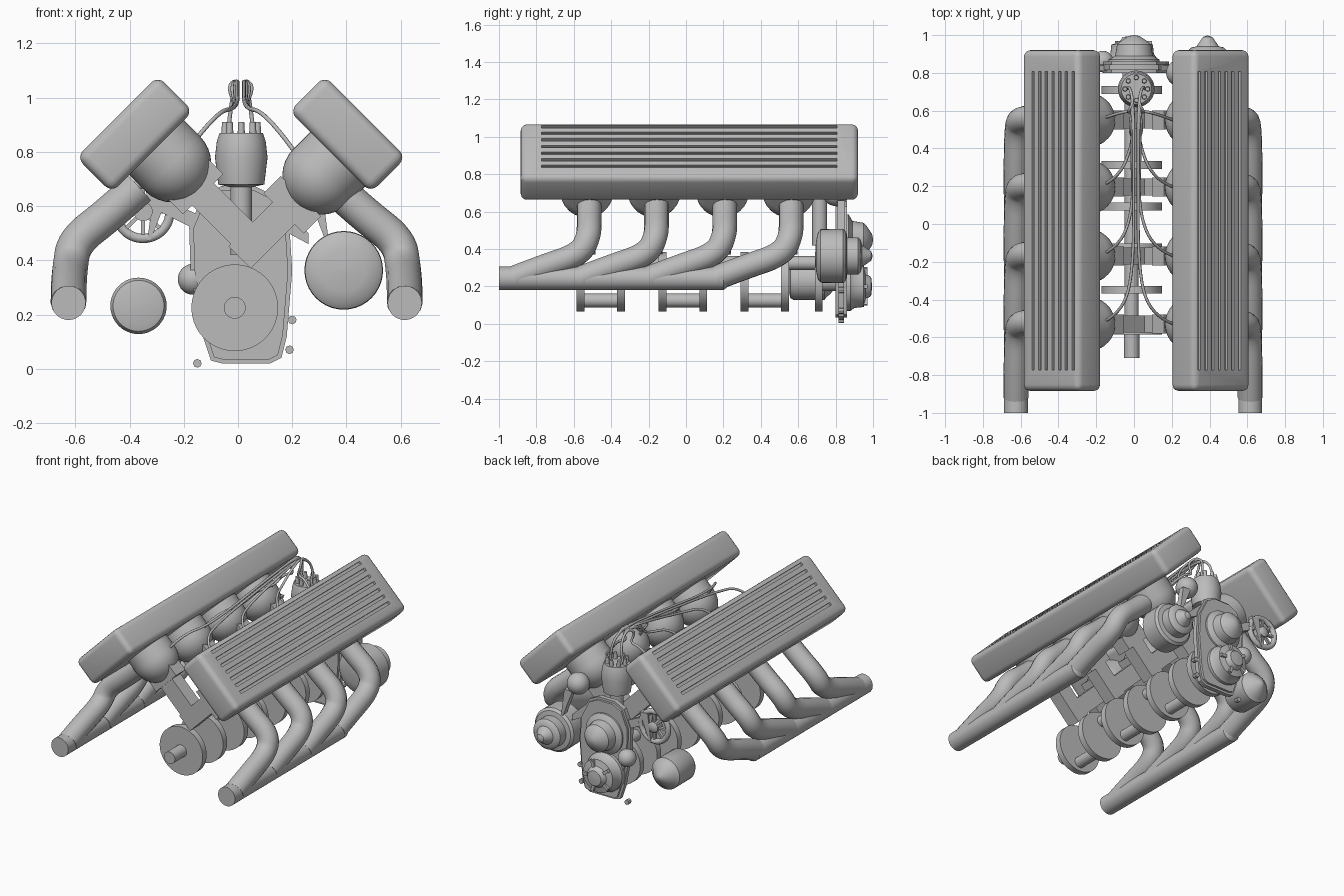
import bpy, bmesh, math
from mathutils import Matrix, Vector

cube = bpy.data.objects.get("Cube")
if cube:
    bpy.data.objects.remove(cube)

grey = bpy.data.materials.new("cast_grey")
grey.use_nodes = True
COLOR = (0.5, 0.5, 0.5, 1)
grey.diffuse_color = COLOR
grey.node_tree.nodes["Principled BSDF"].inputs["Base Color"].default_value = COLOR
D45 = math.radians(45)


def activate(ob):
    bpy.ops.object.select_all(action='DESELECT')
    ob.select_set(True)
    bpy.context.view_layer.objects.active = ob


def finish(bm, name, smooth=True):
    bmesh.ops.recalc_face_normals(bm, faces=bm.faces)
    me = bpy.data.meshes.new(name)
    bm.to_mesh(me)
    bm.free()
    ob = bpy.data.objects.new(name, me)
    bpy.context.collection.objects.link(ob)
    me.materials.append(grey)
    if smooth:
        activate(ob)
        bpy.ops.object.shade_smooth_by_angle(angle=math.radians(35))
    return ob


def add_box(bm, center, size):
    m = Matrix.Translation(center) @ Matrix.Diagonal((*size, 1))
    bmesh.ops.create_cube(bm, size=1, matrix=m)


def box(name, center, size, angle=0, bevel=0):
    bm = bmesh.new()
    add_box(bm, (0, 0, 0), size)
    if bevel:
        bmesh.ops.bevel(bm, geom=bm.edges[:], offset=bevel, segments=4,
                        profile=0.5, affect='EDGES')
    ob = finish(bm, name, bevel > 0)
    ob.matrix_world = Matrix.Translation(center) @ Matrix.Rotation(angle, 4, 'Y')
    return ob


def lathe(name, origin, axis, profile, sides=40):
    """Turned part: profile holds (distance along axis, radius)."""
    bm = bmesh.new()
    rings = [[bm.verts.new((r * math.cos(math.tau * i / sides),
                            r * math.sin(math.tau * i / sides), d))
              for i in range(sides)] for d, r in profile]
    for a, b in zip(rings, rings[1:]):
        for i in range(sides):
            j = (i + 1) % sides
            bm.faces.new((a[i], a[j], b[j], b[i]))
    bm.faces.new(rings[0])
    bm.faces.new(rings[-1])
    ob = finish(bm, name)
    turn = Vector(axis).to_track_quat('Z', 'Y').to_matrix().to_4x4()
    ob.matrix_world = Matrix.Translation(origin) @ turn
    return ob


def dome(r, n=8):
    return [(-r * math.cos(math.pi / 2 * i / n), max(r * math.sin(math.pi / 2 * i / n), 0.002))
            for i in range(n + 1)]


def tube(name, points, radius, res=6):
    cu = bpy.data.curves.new(name, 'CURVE')
    cu.dimensions = '3D'
    cu.bevel_depth = radius
    cu.bevel_resolution = res
    cu.resolution_u = 6
    cu.use_fill_caps = True
    sp = cu.splines.new('NURBS')
    sp.points.add(len(points) - 1)
    for p, co in zip(sp.points, points):
        p.co = (*co, 1)
    sp.order_u = 3
    sp.use_endpoint_u = True
    cu.materials.append(grey)
    ob = bpy.data.objects.new(name, cu)
    bpy.context.collection.objects.link(ob)
    activate(ob)
    bpy.ops.object.convert(target='MESH')
    bpy.ops.object.shade_smooth_by_angle(angle=math.radians(50))


def plate(name, outline, y0, y1, bevel=0):
    """Flat part: an outline in x and z, thick along y."""
    bm = bmesh.new()
    face = bm.faces.new([bm.verts.new((x, y0, z)) for x, z in outline])
    new = bmesh.ops.extrude_face_region(bm, geom=[face])["geom"]
    verts = [v for v in new if isinstance(v, bmesh.types.BMVert)]
    bmesh.ops.translate(bm, verts=verts, vec=(0, y1 - y0, 0))
    if bevel:
        rim = [e for e in bm.edges if all(v.co.y == e.verts[0].co.y for v in e.verts)]
        bmesh.ops.bevel(bm, geom=rim, offset=bevel, segments=2, affect='EDGES')
    return finish(bm, name)


CYL_Y = (-0.53, -0.17, 0.195, 0.55)
for s, side in ((1, "left"), (-1, "right")):
    # Valve cover with grooves cut along its outer face
    cover = box(side + "_valve_cover", (0.012 + 0.393 * s, 0.018, 0.865),
                (0.425, 1.805, 0.185), D45 * s, 0.035)
    bm = bmesh.new()
    for i in range(7):
        add_box(bm, (s * (-0.175 + 0.05 * i), 0, 0.0925), (0.018, 1.58, 0.03))
    cutter = finish(bm, "groove_cutter", False)
    cutter.matrix_world = cover.matrix_world.copy()
    cutter.hide_render = True
    mod = cover.modifiers.new("grooves", 'BOOLEAN')
    mod.operation, mod.object, mod.solver = 'DIFFERENCE', cutter, 'EXACT'
    activate(cover)
    bpy.ops.object.modifier_apply(modifier=mod.name)
    bpy.data.objects.remove(cutter)

    for n, y in enumerate(CYL_Y, 1):
        tag = f"{side}_{n}"
        # Domed cylinder, skirt and connecting rod along the bank axis
        low = 0.425 if s > 0 else 0.495
        foot = Vector((0.02, y, low))
        axis = Vector((s, 0, 1)).normalized()
        reach = 0.405 if s > 0 else 0.37
        lathe("cylinder_" + tag, foot + axis * reach, axis, dome(0.143) + [(0.1, 0.143)])
        box("skirt_" + tag, foot + axis * 0.255, (0.21, 0.1, 0.09), D45 * s)
        box("rod_" + tag, foot + axis * 0.14, (0.115, 0.09, 0.32), D45 * s)
        # Exhaust primary sweeping into the collector
        yc = y + 0.012
        path = [(0.36, 0, 0.67), (0.47, 0, 0.57), (0.6, 0, 0.47), (0.615, -0.05, 0.37),
                (0.62, -0.26, 0.3), (0.62, -0.4, 0.245)]
        tube("exhaust_" + tag, [(s * x - 0.005, yc + dy, z) for x, dy, z in path], 0.066)
        # Ignition lead from the distributor
        k = 0.012 * n * s
        tube("lead_" + tag, [(0.01 + 4 * k / n, 0.715, 0.86), (0.01 + 3 * k / n, 0.74, 0.98),
                             (0.01 + k / n, 0.64, 1.07), (0.01 + k, 0.45 + y * 0.25, 1.04),
                             (0.01 + k / n, min(y + 0.25, 0.6), 0.96),
                             (0.01 + 0.09 * s, y + 0.04, 0.95),
                             (0.01 + 0.2 * s, y, 0.8)], 0.008, 2)
    # Collector pipe
    lathe(side + "_collector", (s * 0.62 - 0.005, 0, 0.243), (0, 1, 0),
          [(-1, 0.063), (0.2, 0.063), (0.24, 0.03)])
    # Slim bracket legs
    plate(side + "_bracket_leg", [(s * x, z) for x, z in
          ((0.25, 0.66), (0.31, 0.66), (0.335, 0.47), (0.32, 0.48))], 0.81, 0.85)

# Crankshaft: nose, discs and alternating pins
CX, CZ = -0.012, 0.225
lathe("crank_nose", (CX, 0, CZ), (0, 1, 0), [(-0.71, 0.04), (-0.56, 0.04)])
disc_y = (-0.565, -0.348, -0.125, 0.092, 0.312, 0.53, 0.71)
for i, y in enumerate(disc_y):
    lathe(f"crank_disc_{i + 1}", (CX, y, CZ), (0, 1, 0), [(-0.021, 0.16), (0.021, 0.16)])
for i, (a, b) in enumerate(zip(disc_y, disc_y[1:])):
    lathe(f"crank_pin_{i + 1}", (CX, 0, CZ + (0.1 if i % 2 else -0.1)), (0, 1, 0),
          [(a, 0.037), (b, 0.037)])
lathe("crank_tail", (CX, 0, CZ), (0, 1, 0), [(0.7, 0.05), (0.84, 0.05)])

# Timing cover with pump, pulley and upper boss
plate("timing_cover", [(-0.1, 0.03), (-0.06, 0.02), (0.12, 0.02), (0.16, 0.04), (0.18, 0.12),
      (0.2, 0.36), (0.19, 0.52), (0.13, 0.64), (0.06, 0.675), (-0.06, 0.675), (-0.13, 0.64),
      (-0.18, 0.52), (-0.175, 0.36), (-0.13, 0.12)], 0.8, 0.86, 0.015)
lathe("water_pump", (0.0, 0, 0.45), (0, 1, 0),
      [(0.82, 0.14), (0.87, 0.135), (0.89, 0.1), (0.95, 0.09), (0.965, 0.075), (0.995, 0.03),
       (1, 0.004)])
lathe("crank_pulley", (-0.01, 0, 0.2), (0, 1, 0),
      [(0.82, 0.13), (0.88, 0.13), (0.9, 0.115), (0.95, 0.11), (0.96, 0.07), (0.99, 0.05),
       (0.995, 0.004)])
for a in range(5):
    t = math.tau * a / 5
    box(f"pulley_lug_{a + 1}", (-0.01 + 0.085 * math.cos(t), 0.955, 0.2 + 0.085 * math.sin(t)),
        (0.04, 0.03, 0.02), -t)
lathe("idler", (-0.165, 0.86, 0.33), (0, 1, 0), dome(0.057) + [(-d, r) for d, r in dome(0.057)[-2::-1]])
for i, (x, z) in enumerate(((0.2, 0.18), (0.19, 0.07), (-0.15, 0.02))):
    lathe(f"bolt_{i + 1}", (x, 0.83, z), (0, 1, 0), [(-0.015, 0.016), (0.015, 0.016)], 8)

# Alternator and starter
lathe("alternator", (0.39, 0, 0.363), (0, 1, 0),
      [(0.69, 0.004), (0.695, 0.08), (0.705, 0.125), (0.72, 0.143), (0.84, 0.145), (0.855, 0.13),
       (0.86, 0.1), (0.92, 0.1), (0.935, 0.085), (0.94, 0.06), (0.99, 0.025), (0.997, 0.004)])
lathe("starter", (-0.367, 0, 0.232), (0, 1, 0),
      [(0.55, 0.004), (0.552, 0.07), (0.558, 0.094), (0.575, 0.104), (0.74, 0.104), (0.755, 0.085),
       (0.77, 0.075), (0.81, 0.02), (0.815, 0.004)])

# Spoked drive wheel
WX, WZ = -0.35, 0.58
tube("wheel_rim", [(WX + 0.1 * math.cos(math.tau * i / 24), 0.83, WZ + 0.1 * math.sin(math.tau * i / 24))
                   for i in range(25)], 0.018, 3)
lathe("wheel_hub", (WX, 0.83, WZ), (0, 1, 0), [(-0.03, 0.035), (0.02, 0.035), (0.03, 0.02)])
for a in range(4):
    box(f"wheel_spokes_{a + 1}", (WX, 0.83, WZ), (0.2, 0.02, 0.014), D45 * a)

# Accessory brackets and thermostat ball
plate("right_bracket", [(-0.33, 0.6), (-0.13, 0.5), (-0.13, 0.56), (-0.34, 0.66)], 0.81, 0.84)
plate("left_bracket", [(0.13, 0.53), (0.26, 0.46), (0.26, 0.5), (0.13, 0.62)], 0.81, 0.84)
lathe("thermostat", (0.24, 0.8, 0.7), (0, 1, 0), dome(0.07) + [(-d, r) for d, r in dome(0.07)[-2::-1]])

# Distributor body and cap
lathe("distributor", (0.012, 0.715, 0), (0, 0, 1),
      [(0.42, 0.04), (0.67, 0.04), (0.68, 0.085), (0.78, 0.097), (0.84, 0.09), (0.87, 0.08)])
for a in range(8):
    t = math.tau * a / 8
    lathe(f"cap_tower_{a + 1}", (0.012 + 0.06 * math.cos(t), 0.715 + 0.06 * math.sin(t), 0),
          (0, 0, 1), [(0.86, 0.014), (0.91, 0.011)], 12)
